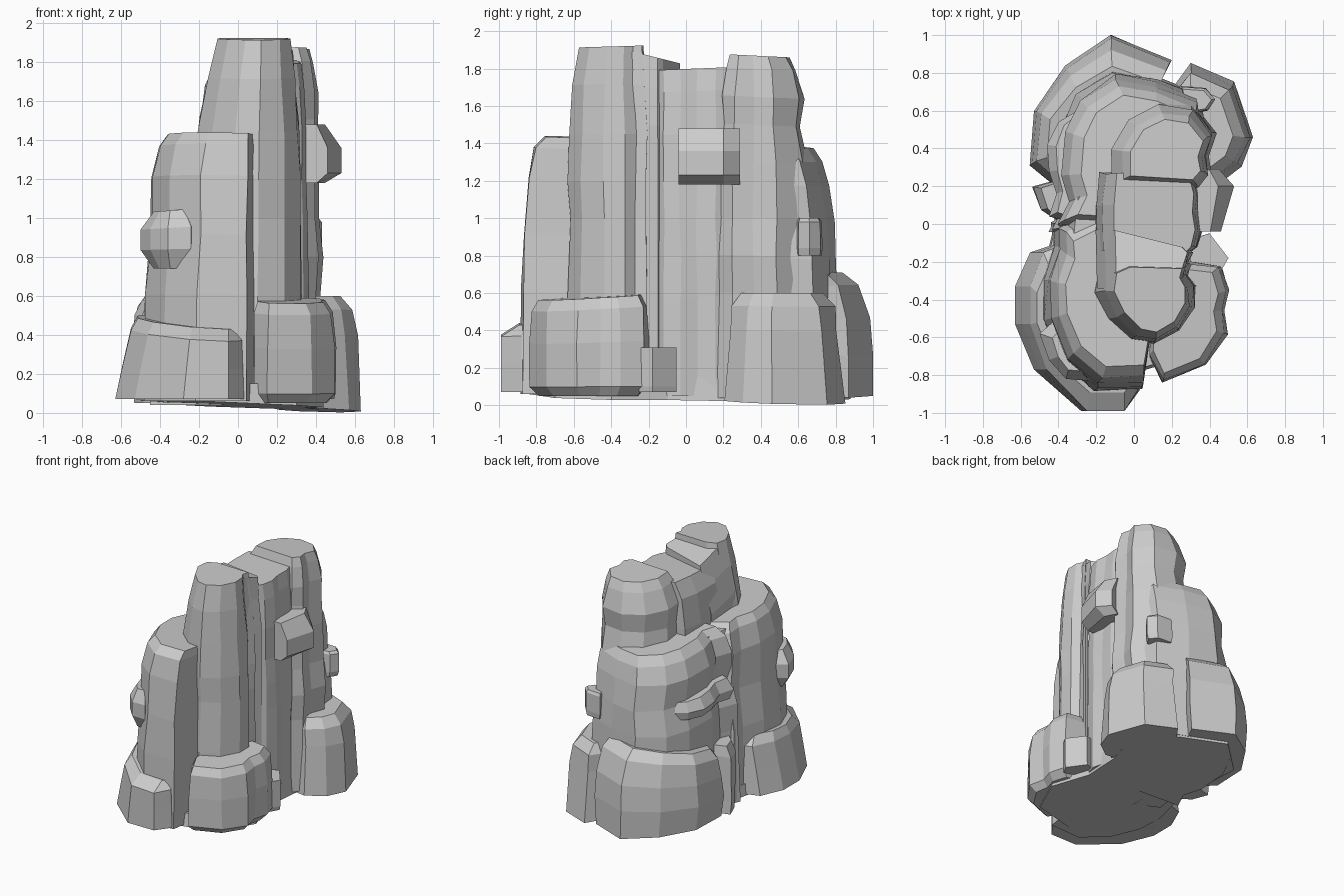
import bpy, bmesh, random

random.seed(4)


def rock(name, plan, pivot, levels, tilt=(0, 0), jitter=0.006, base_tilt=(0, 0)):
    """Loft a plan outline through (z, scale x, scale y) levels; tilt slopes the top, base_tilt the bottom."""
    bm = bmesh.new()
    px, py = pivot
    z0, z1 = levels[0][0], levels[-1][0]
    rings = []
    for z, sx, sy in levels:
        t = (z - z0) / (z1 - z0)
        ring = []
        for x, y in plan:
            nx, ny = px + (x - px) * sx, py + (y - py) * sy
            if z not in (z0, z1):
                nx += random.uniform(-jitter, jitter)
                ny += random.uniform(-jitter, jitter)
            dx = tilt[0] * t + base_tilt[0] * (1 - t)
            dy = tilt[1] * t + base_tilt[1] * (1 - t)
            ring.append(bm.verts.new((nx, ny, z + (nx - px) * dx + (ny - py) * dy)))
        rings.append(ring)
    n = len(plan)
    for a, b in zip(rings, rings[1:]):
        for i in range(n):
            j = (i + 1) % n
            bm.faces.new((a[i], a[j], b[j], b[i]))
    bm.faces.new(rings[0])
    bm.faces.new(rings[-1])
    bmesh.ops.recalc_face_normals(bm, faces=bm.faces)
    me = bpy.data.meshes.new(name)
    bm.to_mesh(me)
    bm.free()
    ob = bpy.data.objects.new(name, me)
    bpy.context.collection.objects.link(ob)
    return ob


# Tall upper columns, front to back
rock("front_column",
     [(-.10, -.2), (-.21, -.24), (-.23, -.36), (-.15, -.5), (-.02, -.61), (.1, -.63),
      (.24, -.56), (.32, -.44), (.32, -.33), (.28, -.27), (.30, -.21)], (.16, -.34),
     [(.06, 1, 1), (.6, 1.02, 1), (1.0, .98, .97), (1.2, 1, 1), (1.45, .93, 1),
      (1.72, .8, .92), (1.92, .68, .8)], (0, .03))
rock("front_saddle",
     [(-.19, -.34), (.25, -.34), (.28, -.22), (.31, -.15), (.27, -.12), (-.2, -.03)], (.2, -.2),
     [(.06, 1, 1), (1.5, 1, 1), (1.7, .88, 1), (1.87, .75, .98)], (0, -.25))
rock("middle_column",
     [(-.22, -.14), (.28, -.16), (.33, -.12), (.36, -.03), (.34, .06), (.35, .16), (.31, .27),
      (-.2, .27), (-.22, .1)], (.22, .05),
     [(.05, 1.03, 1), (.58, 1, 1), (.8, 1.02, 1), (1.0, 1, 1), (1.2, .97, 1), (1.45, .96, 1),
      (1.68, .88, 1), (1.8, .74, 1)], (0, .04))
rock("back_column",
     [(-.13, .21), (-.13, .4), (-.03, .57), (.13, .65), (.31, .62), (.42, .48), (.38, .36),
      (.40, .25), (.34, .18)], (.24, .35),
     [(.04, 1.1, 1.1), (.6, 1, 1.05), (.8, 1.08, 1.03), (1.0, .96, 1.02), (1.3, .97, 1),
      (1.5, .94, .88), (1.65, .98, .93), (1.8, .82, .8), (1.87, .7, .68)], (0, -.05))

# Lower shoulders wrapping the left side, with the shallow gully between them
rock("front_shoulder",
     [(.085, -.6), (.045, -.85), (-.2, -.86), (-.36, -.72), (-.45, -.5), (-.46, -.3),
      (-.40, -.13), (-.41, -.01), (-.2, .1), (.08, 0)], (.085, -.38),
     [(.06, 1.06, 1.05), (.6, 1.04, 1.04), (.9, .98, 1.02), (1.2, .98, .97),
      (1.36, .9, .9), (1.42, .82, .78)], (-.02, -.04))
rock("back_shoulder",
     [(.36, .5), (.34, .66), (.12, .75), (-.1, .79), (-.28, .67), (-.36, .5), (-.38, .25),
      (-.34, .11), (-.4, -.02), (.1, -.05)], (.12, .3),
     [(.04, 1.1, 1.07), (.6, 1.06, 1.05), (.8, 1.06, 1.03), (1.0, .96, 1.0), (1.2, 1, .94),
      (1.33, .93, .87), (1.4, .8, .78)], (-.03, -.08))
rock("left_gully", [(-.2, -.25), (-.37, -.16), (-.35, 0), (-.33, .14), (-.2, .25)], (-.1, 0),
     [(.05, 1.05, 1), (.6, 1.04, 1), (1.25, 1, 1), (1.38, .85, 1)])

# Foot boulders
rock("front_left_boulder",
     [(-.4, -.1), (-.55, -.15), (-.63, -.33), (-.63, -.53), (-.53, -.77), (-.28, -.99),
      (-.05, -.99), (.03, -.88), (.07, -.65), (-.1, -.2)], (-.05, -.5),
     [(.07, 1, 1), (.24, .93, 1), (.4, .86, 1), (.46, .8, .8)], (-.06, .08), 0)
rock("front_right_boulder",
     [(.08, -.7), (.15, -.84), (.38, -.75), (.49, -.58), (.47, -.46), (.5, -.35),
      (.46, -.22), (.28, -.2), (.1, -.4)], (.2, -.48),
     [(.05, .85, .85), (.1, 1, 1), (.34, 1.01, 1), (.52, .97, .97), (.58, .82, .86)], (-.03, .06))
rock("back_right_boulder",
     [(.3, .86), (.53, .76), (.63, .46), (.57, .3), (.44, .2), (.25, .22), (.2, .72)], (.3, .48),
     [(.02, 1, .98), (.4, .94, .86), (.53, .87, .84), (.6, .68, .66)], base_tilt=(-.04, -.03))
rock("back_left_boulder",
     [(-.12, 1), (-.36, .84), (-.53, .6), (-.55, .31), (-.4, .18), (0, .2), (.12, .72),
      (.2, .87)], (-.1, .45),
     [(.06, .95, 1), (.25, 1, .99), (.42, .98, .97), (.58, .92, .86), (.65, .8, .7)],
     (.06, .16), base_tilt=(-.04, -.02))
rock("left_foot", [(-.54, .2), (-.49, .08), (-.38, 0), (-.3, .1), (-.35, .25)], (-.38, .1),
     [(.05, .95, 1), (.15, 1, 1), (.5, .97, 1), (.58, .7, .9)])
rock("right_foot_block", [(.3, -.2), (.46, -.25), (.5, -.18), (.4, -.05), (.3, -.08)], (.35, -.15),
     [(.07, .95, 1), (.1, 1, 1), (.31, 1, 1)], jitter=0)
rock("base_slab",
     [(-.2, -.85), (.3, -.7), (.44, -.4), (.34, -.1), (.36, .2), (.45, .5), (.2, .75),
      (-.15, .88), (-.44, .6), (-.42, 0), (-.52, -.4)], (0, 0),
     [(.04, 1, 1), (.15, .98, .98)], base_tilt=(-.04, -.015))

# Ledges and knobs sticking out of the walls
rock("right_ledge", [(.28, -.04), (.46, -.04), (.53, .2), (.45, .29), (.28, .22)], (.32, .12),
     [(1.18, .6, 1), (1.23, 1, 1), (1.36, 1, 1), (1.48, .6, 1)], jitter=0)
rock("back_right_knob", [(.28, .58), (.39, .6), (.43, .66), (.38, .72), (.25, .73)], (.3, .65),
     [(.8, .9, .95), (.84, 1, 1), (.98, 1, .95), (1.0, .85, .8)], jitter=0)
rock("front_left_knob",
     [(-.5, -.58), (-.45, -.72), (-.36, -.82), (-.24, -.83), (-.2, -.65), (-.35, -.45)],
     (-.33, -.66), [(.74, .6, .7), (.84, 1, 1), (.95, 1, 1), (1.04, .6, .7)], (.08, 0), jitter=0)
rock("left_ledge",
     [(-.3, .6), (-.4, .54), (-.46, .42), (-.45, .28), (-.41, .16), (-.45, .04), (-.3, 0)],
     (-.3, .32), [(.89, .82, .95), (.96, 1, 1), (1.04, .7, .92)], (0, -.06), jitter=0)
